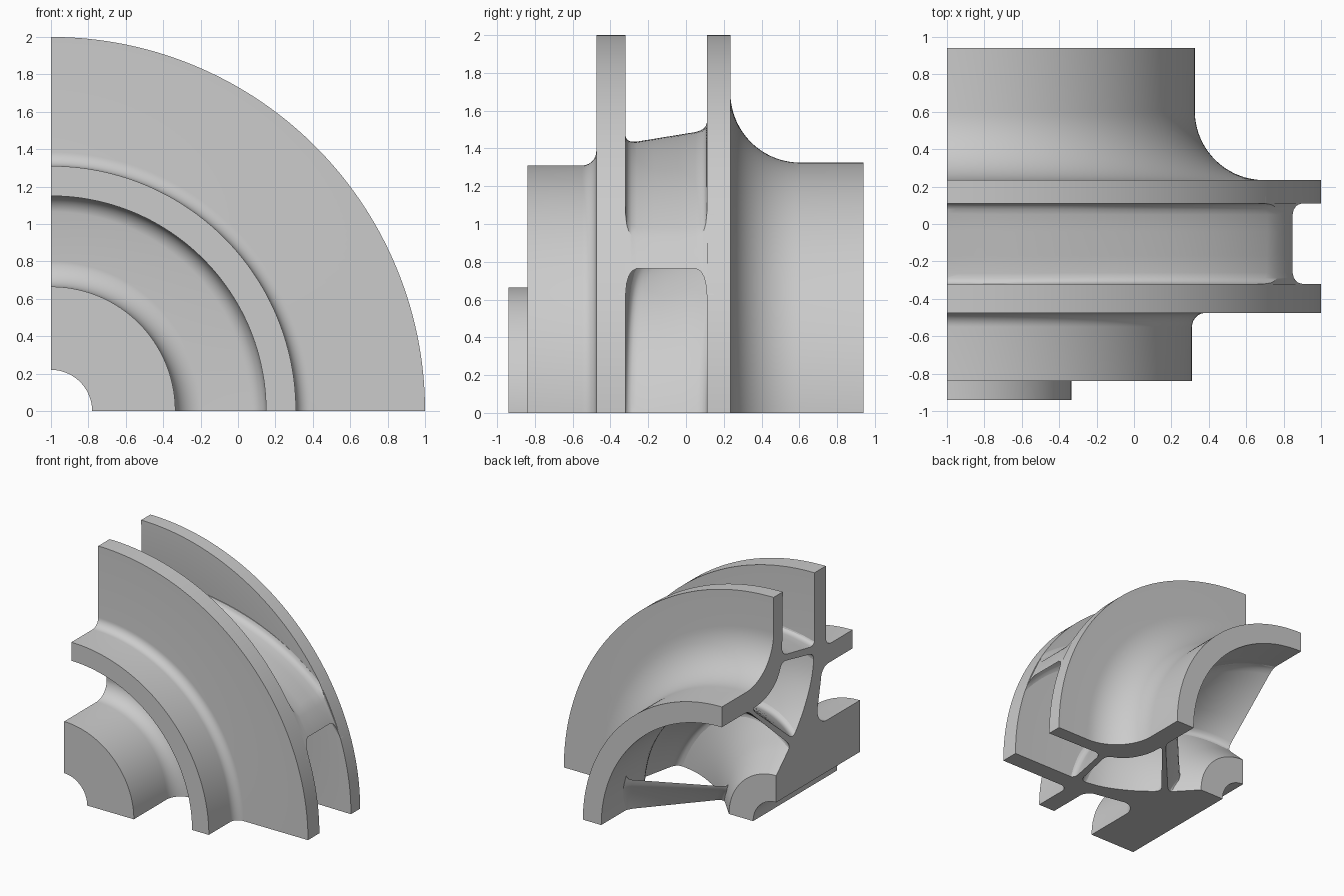
import bpy, bmesh, math
from mathutils import Vector

if "Cube" in bpy.data.objects:
    bpy.data.objects.remove(bpy.data.objects["Cube"])

STEPS = 72          # segments of the quarter turn
AXIS_X = -1.0       # rotation axis runs along y at x = -1, z = 0


def polar(y, r, deg):
    a = math.radians(deg)
    return Vector((AXIS_X + r * math.cos(a), y, r * math.sin(a)))


def arc(cy, cr, rad, a0, a1, n=10):
    """Arc points (y, r) around a centre."""
    out = []
    for i in range(n + 1):
        a = math.radians(a0 + (a1 - a0) * i / n)
        out.append((cy + rad * math.cos(a), cr + rad * math.sin(a)))
    return out


def spline(rows, n):
    """Catmull-Rom through rows of equal length."""
    pts = [Vector(r) for r in rows]
    pts = [2 * pts[0] - pts[1]] + pts + [2 * pts[-1] - pts[-2]]
    out = []
    for i in range(1, len(pts) - 2):
        a, b, c, d = pts[i - 1:i + 3]
        for k in range(n):
            t = k / n
            out.append(0.5 * (2 * b + (c - a) * t + (2 * a - 5 * b + 4 * c - d) * t * t
                              + (3 * b - a - 3 * c + d) * t ** 3))
    out.append(pts[-2])
    return out


def finish(bm, name):
    bmesh.ops.recalc_face_normals(bm, faces=bm.faces)
    mesh = bpy.data.meshes.new(name)
    bm.to_mesh(mesh)
    bm.free()
    obj = bpy.data.objects.new(name, mesh)
    bpy.context.collection.objects.link(obj)
    bpy.ops.object.select_all(action='DESELECT')
    obj.select_set(True)
    bpy.context.view_layer.objects.active = obj
    bpy.ops.object.shade_smooth_by_angle(angle=math.radians(30))
    return obj


def quarter_turn(name, profile):
    """Solid quarter revolution of a closed (y, r) profile."""
    bm = bmesh.new()
    rings = [[bm.verts.new(polar(y, r, 90 * s / STEPS)) for y, r in profile]
             for s in range(STEPS + 1)]
    n = len(profile)
    for a, b in zip(rings, rings[1:]):
        for i in range(n):
            j = (i + 1) % n
            bm.faces.new((a[i], a[j], b[j], b[i]))
    bm.faces.new(rings[0])
    bm.faces.new(rings[-1])
    return finish(bm, name)


# Vane stations: wrap angle, hub y, hub r, shroud y, shroud r, half angle
STATIONS = [(25, -.32, 2.0, .11, 2.0, 2.5),
            (57, -.32, 1.60, .11, 1.66, 3.2),
            (90, -.32, 1.34, .12, 1.43, 4.0),
            (120, -.28, 1.10, .20, 1.26, 4.0),
            (150, -.17, .87, .37, 1.165, 3.8),
            (180, -.01, .66, .56, 1.15, 3.2),
            (194, .06, .58, .67, 1.15, 1.2)]
path = spline(STATIONS, 14)
inner = path[28:]   # stations where the walls curve

# Hub disc with front boss, pocket and balance ring
hub = [(-.94, .22), (-.94, .665)]
hub += arc(-.495, .80, .135, -90, 0)
hub += arc(-.51, 1.05, .10, 0, 90)
hub += [(-.84, 1.15), (-.84, 1.31)]
hub += arc(-.55, 1.385, .075, -90, 0)
hub += [(-.475, 2), (-.32, 2)]
hub += [(p[1], p[2]) for p in inner[::3]]
hub += [(.2, .45), (.2, .22)]
quarter_turn("hub_disc", hub)

# Shroud disc with flared suction neck
shroud = [(.11, 2), (.235, 2)]
shroud += arc(.605, 1.695, .37, 180, 270, 18)
shroud += [(.94, 1.325), (.94, 1.15)]
shroud += [(p[3], p[4]) for p in reversed(inner[::3])]
quarter_turn("shroud_disc", shroud)


def vane(name, turn):
    """Spiral vane with filleted roots, clipped to the quarter."""
    fil, core = .06, .035
    bm = bmesh.new()
    loops = []
    for p in path:
        ang, half = p[0] + turn, p[5]
        h, s = Vector((p[1], p[2])), Vector((p[3], p[4]))
        span = (s - h).length
        ends = [-.04, 0, .006, .016, .032, .06]
        dist = ends + [span * .35, span * .65] + [span - d for d in reversed(ends)]
        up, down = [], []
        for d in dist:
            gap = max(0, min(d, span - d, fil))
            extra = fil - math.sqrt(fil ** 2 - (fil - gap) ** 2)
            w = half * (1 + extra / core)
            y, r = h + (s - h) * (d / span)
            up.append(bm.verts.new(polar(y, r, ang + w)))
            down.append(bm.verts.new(polar(y, r, ang - w)))
        loops.append(up + down[::-1])
    n = len(loops[0])
    for a, b in zip(loops, loops[1:]):
        for i in range(n):
            j = (i + 1) % n
            bm.faces.new((a[i], a[j], b[j], b[i]))
    bm.faces.new(loops[0])
    bm.faces.new(loops[-1])
    for co, no in (((AXIS_X, 0, 0), (-1, 0, 0)), ((0, 0, 0), (0, 0, -1))):
        bmesh.ops.bisect_plane(bm, geom=bm.verts[:] + bm.edges[:] + bm.faces[:],
                               dist=1e-5, plane_co=co, plane_no=no, clear_outer=True)
        rim = [e for e in bm.edges if e.is_boundary]
        if rim:
            bmesh.ops.holes_fill(bm, edges=rim, sides=0)
    return finish(bm, name)


# Parts of three neighbouring vanes fall inside the quarter
for label, turn in (("outer", 0), ("middle", -90), ("inner", -180)):
    vane(label + "_vane", turn)
